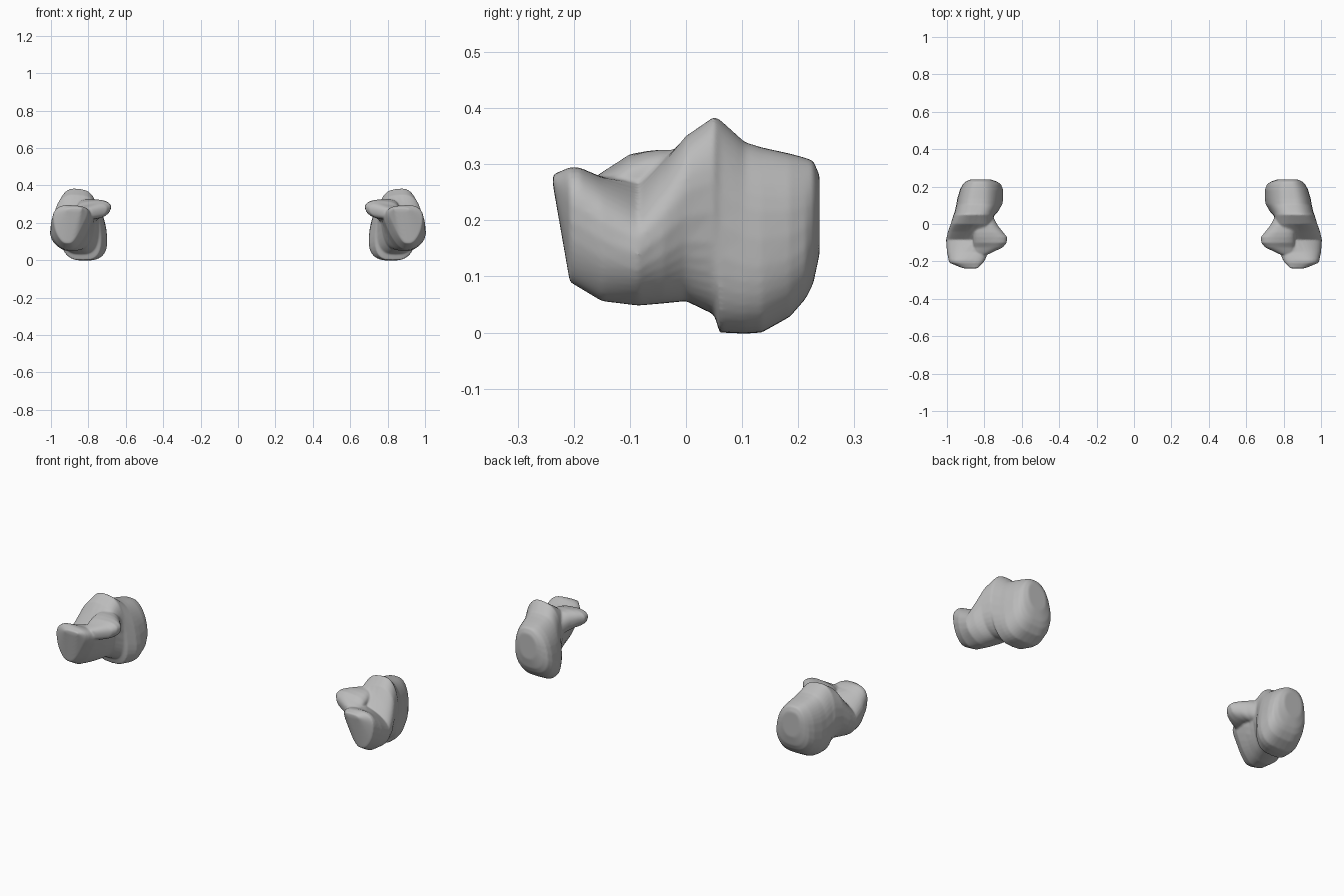
import bpy, bmesh, math

cube = bpy.data.objects.get("Cube")
if cube:
    bpy.data.objects.remove(cube, do_unlink=True)

grey = bpy.data.materials.new("bone grey")
grey.use_nodes = True
grey.diffuse_color = (0.5, 0.5, 0.5, 1)
grey.node_tree.nodes["Principled BSDF"].inputs["Base Color"].default_value = (0.5, 0.5, 0.5, 1)

SIDES = 40


def through(a, b, c, t):
    """Quadratic curve through a, b, c at t = 0, half, one."""
    return a * (1 - t) * (1 - 2 * t) + 4 * b * t * (1 - t) + c * t * (2 * t - 1)


def section(bm, y, low, mid, top, base, inner, outer):
    """Rounded cross-section; low, mid and top are (inner x, outer x) pairs."""
    ring = []
    for i in range(SIDES):
        angle = math.tau * i / SIDES
        c, s = math.cos(angle), math.sin(angle)
        u = (1 + math.copysign(abs(c) ** 0.65, c)) / 2
        v = (1 + math.copysign(abs(s) ** 0.65, s)) / 2
        left, right = (through(low[k], mid[k], top[k], v) for k in (0, 1))
        roof = inner + (outer - inner) * u
        ring.append(bm.verts.new((left + (right - left) * u, y, base + (roof - base) * v)))
    return ring


def loft(bm, stations):
    rings = [section(bm, *s) for s in stations]
    for a, b in zip(rings, rings[1:]):
        for i in range(SIDES):
            j = (i + 1) % SIDES
            bm.faces.new((a[i], a[j], b[j], b[i]))
    bm.faces.new(rings[0][::-1])
    bm.faces.new(rings[-1])


# y, low, middle and top widths, base height, inner and outer roof height
body = [
    (-.237, (.84, .91), (.835, .915), (.83, .91), .262, .285, .28),
    (-.207, (.87, .95), (.83, .985), (.775, .985), .09, .288, .3),
    (-.19, (.865, .955), (.82, .99), (.765, .985), .08, .283, .302),
    (-.15, (.855, .96), (.8, 1.0), (.755, .985), .056, .28, .275),
    (-.085, (.83, .955), (.785, 1.005), (.74, .975), .048, .3, .232),
    (-.04, (.8, .95), (.775, .995), (.745, .965), .052, .32, .295),
    (0, (.78, .94), (.765, .98), (.745, .96), .056, .34, .358),
    (.05, (.74, .94), (.745, .965), (.755, .945), .032, .37, .395),
    (.06, (.72, .94), (.735, .96), (.755, .94), 0, .365, .39),
    (.105, (.695, .94), (.71, .95), (.745, .93), -.002, .335, .343),
    (.135, (.69, .935), (.705, .945), (.745, .925), 0, .328, .332),
    (.185, (.7, .915), (.705, .93), (.75, .91), .028, .318, .32),
    (.213, (.715, .905), (.715, .915), (.76, .895), .06, .311, .312),
    (.227, (.74, .885), (.735, .9), (.77, .888), .088, .306, .306),
    (.238, (.78, .86), (.765, .875), (.785, .87), .14, .28, .28),
]

# Shelf that juts out on the inner side
shelf = [
    (-.162, (.79, .86), (.78, .86), (.78, .86), .22, .28, .275),
    (-.125, (.735, .86), (.702, .86), (.71, .86), .22, .308, .29),
    (-.1, (.72, .86), (.682, .86), (.69, .86), .22, .323, .31),
    (-.07, (.72, .86), (.68, .86), (.69, .86), .22, .325, .322),
    (-.045, (.735, .86), (.7, .86), (.71, .86), .215, .326, .326),
    (-.01, (.755, .85), (.728, .85), (.735, .85), .2, .32, .33),
    (.03, (.77, .84), (.75, .84), (.755, .84), .18, .3, .32),
]

# Left heel bone, fused into one skin and mirrored to give the right one
bm = bmesh.new()
loft(bm, body)
loft(bm, shelf)
bmesh.ops.recalc_face_normals(bm, faces=bm.faces)
mesh = bpy.data.meshes.new("heel_bones")
bm.to_mesh(mesh)
bm.free()
mesh.materials.append(grey)
bones = bpy.data.objects.new("heel_bones", mesh)
bpy.context.collection.objects.link(bones)

fuse = bones.modifiers.new("fuse", "REMESH")
fuse.mode = "VOXEL"
fuse.voxel_size = 0.005
fuse.use_smooth_shade = True
soften = bones.modifiers.new("soften", "SMOOTH")
soften.factor = 0.5
soften.iterations = 6
bones.modifiers.new("pair", "MIRROR").use_mirror_merge = False
